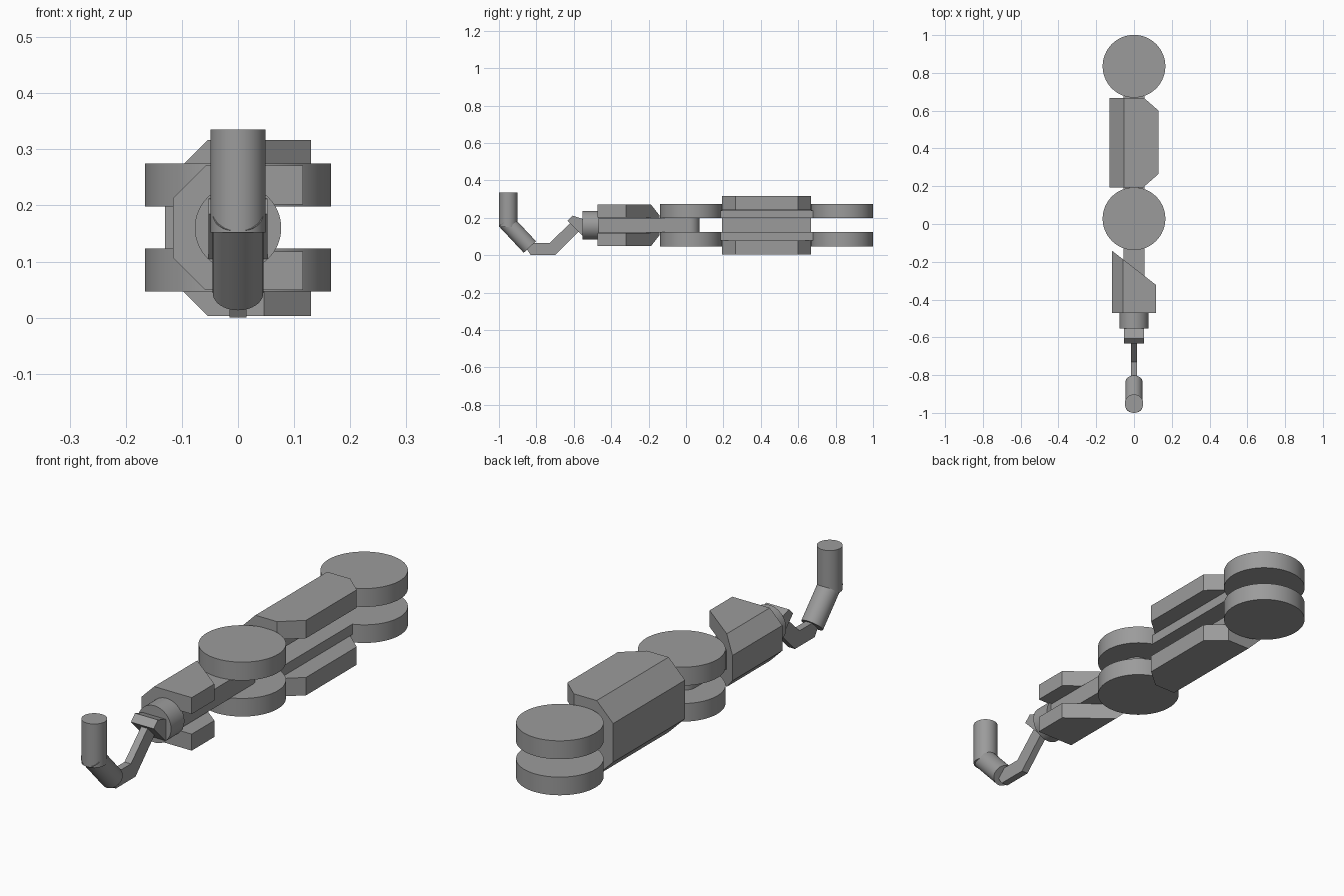
import bpy
import bmesh
from math import cos, sin, pi, radians
from mathutils import Vector

cube = bpy.data.objects.get("Cube")
if cube:
    bpy.data.objects.remove(cube, do_unlink=True)

GREY = (0.33, 0.33, 0.33, 1)
metal = bpy.data.materials.new("plain_grey")
metal.use_nodes = True
metal.diffuse_color = GREY
metal.node_tree.nodes["Principled BSDF"].inputs["Base Color"].default_value = GREY

MID = 0.16  # height of the arm's centre plane


def add_object(name, bm, smooth=False):
    bmesh.ops.recalc_face_normals(bm, faces=bm.faces)
    mesh = bpy.data.meshes.new(name)
    bm.to_mesh(mesh)
    bm.free()
    obj = bpy.data.objects.new(name, mesh)
    bpy.context.collection.objects.link(obj)
    mesh.materials.append(metal)
    if smooth:
        bpy.ops.object.select_all(action="DESELECT")
        obj.select_set(True)
        bpy.context.view_layer.objects.active = obj
        bpy.ops.object.shade_smooth_by_angle(angle=radians(35))
    return obj


def prism(name, points, axis, start, end, cuts=(), smooth=False):
    """Extrude a flat outline along an axis, then slice it by vertical planes."""
    place = {
        "x": lambda p: (start, p[0], p[1]),
        "y": lambda p: (p[0], start, p[1]),
        "z": lambda p: (p[0], p[1], start),
    }[axis]
    bm = bmesh.new()
    face = bm.faces.new([bm.verts.new(place(p)) for p in points])
    shift = Vector([end - start if a == axis else 0 for a in "xyz"])
    extruded = bmesh.ops.extrude_face_region(bm, geom=[face], use_keep_orig=True)["geom"]
    bmesh.ops.translate(bm, vec=shift, verts=[v for v in extruded if isinstance(v, bmesh.types.BMVert)])
    bmesh.ops.recalc_face_normals(bm, faces=bm.faces)
    for point, normal in cuts:
        geom = bm.verts[:] + bm.edges[:] + bm.faces[:]
        cut = bmesh.ops.bisect_plane(bm, geom=geom, plane_co=point, plane_no=normal, clear_outer=True)
        edges = [e for e in cut["geom_cut"] if isinstance(e, bmesh.types.BMEdge)]
        bmesh.ops.holes_fill(bm, edges=edges)
    return add_object(name, bm, smooth)


def cylinder(name, start, end, radius):
    start, end = Vector(start), Vector(end)
    bm = bmesh.new()
    bmesh.ops.create_cone(bm, cap_ends=True, segments=64, radius1=radius,
                          radius2=radius, depth=(end - start).length)
    obj = add_object(name, bm, smooth=True)
    obj.location = (start + end) / 2
    obj.rotation_euler = (end - start).to_track_quat("Z", "Y").to_euler()
    return obj


def c_profile(width, height, wall_x, gap, chamfer):
    """C-shaped section, open on the left, with two chamfered outer corners."""
    upper = [(wall_x, gap), (width, gap), (width, height),
             (chamfer - width, height), (-width, height - chamfer)]
    lower = [(x, -z) for x, z in reversed(upper)]
    return [(x, MID + z) for x, z in upper + lower]


# Paired joint discs at the shoulder and elbow
for joint, y in (("shoulder", 0.835), ("elbow", 0.028)):
    for level, low, high in (("lower", 0.047, 0.123), ("upper", 0.198, 0.275)):
        cylinder(f"{joint}_disc_{level}", (0, y, low), (0, y, high), 0.166)

# Twin bars joining the two pairs of discs
for level, low, high in (("lower", 0.08, 0.123), ("upper", 0.198, 0.24)):
    outline = [(-0.055, 0.03), (0.055, 0.03), (0.055, 0.83), (-0.055, 0.83)]
    prism(f"upper_arm_bar_{level}", outline, "z", low, high)

# Upper arm cover with clipped corners on its open side
prism("upper_arm_cover", c_profile(0.13, 0.157, -0.055, 0.082, 0.076), "y", 0.192, 0.668,
      [((0.13, 0.265, 0), (0.07, -0.08, 0)), ((0.13, 0.6, 0), (0.07, 0.08, 0))])

# Forearm bar with a rounded elbow end
arc = [(0.055 * cos(i * pi / 24), 0.018 + 0.055 * sin(i * pi / 24)) for i in range(25)]
prism("forearm_bar", arc + [(-0.055, -0.48), (0.055, -0.48)], "z", 0.121, 0.199, smooth=True)

# Forearm cover, cut diagonally towards the elbow
prism("forearm_cover", c_profile(0.116, 0.111, -0.055, 0.042, 0.058), "y", -0.472, -0.1,
      [((0.116, -0.322, 0), (0.18, 0.232, 0))])

# Wrist
cylinder("wrist_disc", (0, -0.465, MID), (0, -0.553, MID), 0.077)
prism("wrist_block", [(-0.54, 0.105), (-0.555, 0.105), (-0.633, 0.185), (-0.606, 0.212), (-0.54, 0.19)],
      "x", -0.053, 0.053)

# Bent flat rod and round hook
prism("hook_rod", [(-0.61, 0.18), (-0.73, 0.065), (-0.82, 0.065), (-0.85, 0.03), (-0.83, 0),
                   (-0.7, 0), (-0.57, 0.13)], "x", -0.015, 0.015)
cylinder("hook_lower", (0, -0.967, 0.185), (0, -0.835, 0.044), 0.045)
cylinder("hook_tip", (0, -0.951, 0.152), (0, -0.951, 0.335), 0.049)
